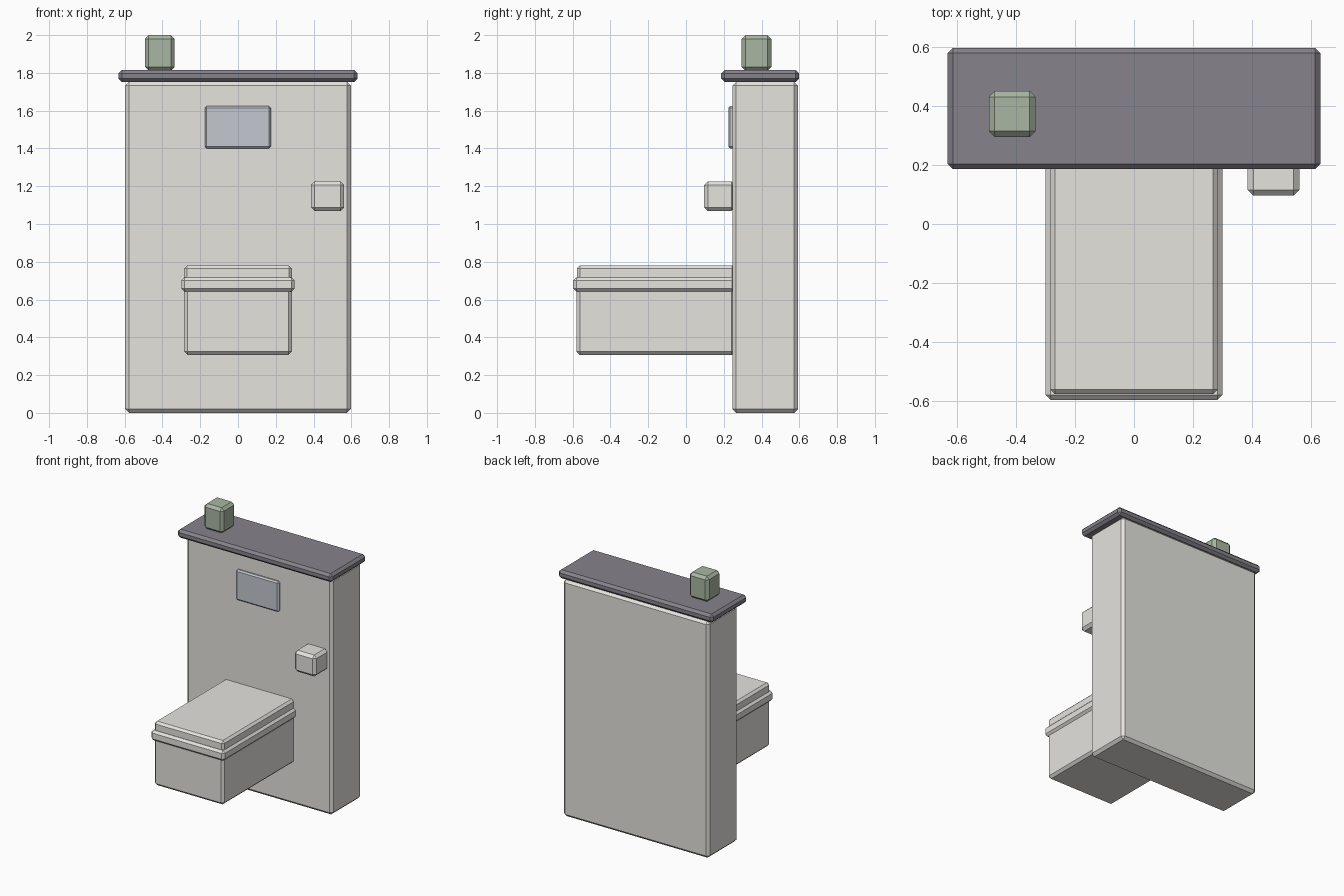
import bpy
from mathutils import Vector

if "Cube" in bpy.data.objects:
    bpy.data.objects.remove(bpy.data.objects["Cube"])


def material(name, rgb):
    m = bpy.data.materials.new(name)
    m.diffuse_color = (*rgb, 1)
    m.use_nodes = True
    m.node_tree.nodes["Principled BSDF"].inputs["Base Color"].default_value = m.diffuse_color
    return m


porcelain = material("porcelain", (0.78, 0.77, 0.73))
dark = material("dark_shelf", (0.24, 0.23, 0.26))
steel = material("steel", (0.55, 0.58, 0.63))
green = material("sage", (0.40, 0.47, 0.36))


def block(name, lo, hi, bevel, mat):
    """Chamfered box between two corners."""
    lo, hi = Vector(lo), Vector(hi)
    bpy.ops.mesh.primitive_cube_add(size=1, location=(lo + hi) / 2)
    ob = bpy.context.object
    ob.name = name
    ob.scale = hi - lo
    bpy.ops.object.transform_apply(location=False, rotation=False, scale=True)
    mod = ob.modifiers.new("chamfer", "BEVEL")
    mod.width = bevel
    mod.segments = 1
    ob.data.materials.append(mat)
    return ob


# wall panel with overhanging shelf
block("wall_panel", (-0.597, 0.245, 0), (0.597, 0.593, 1.752), 0.02, porcelain)
block("shelf", (-0.633, 0.186, 1.752), (0.633, 0.598, 1.815), 0.018, dark)

# wall-hung toilet
block("bowl", (-0.285, -0.58, 0.307), (0.285, 0.26, 0.66), 0.018, porcelain)
block("seat", (-0.30, -0.597, 0.642), (0.30, 0.26, 0.717), 0.016, porcelain)
block("lid", (-0.285, -0.578, 0.70), (0.285, 0.26, 0.78), 0.016, porcelain)

# wall fittings
block("flush_plate", (-0.176, 0.224, 1.40), (0.174, 0.26, 1.624), 0.01, steel)
block("paper_roll", (0.386, 0.096, 1.068), (0.562, 0.26, 1.226), 0.02, porcelain)

# pot standing on the shelf
block("shelf_pot", (-0.493, 0.295, 1.812), (-0.335, 0.452, 2.0), 0.02, green)
